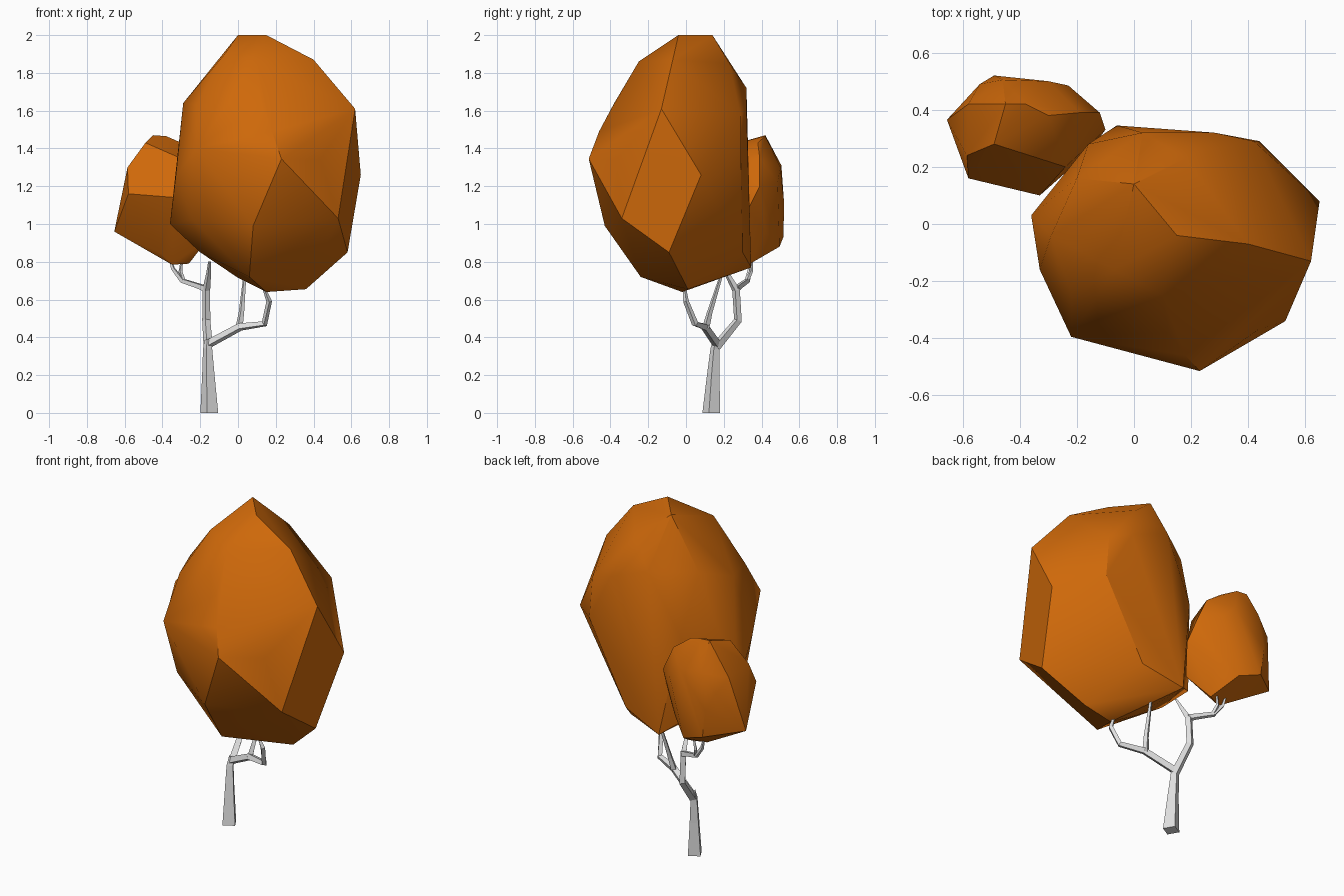
import bpy, bmesh, math
from mathutils import Vector


def material(name, rgb):
    m = bpy.data.materials.new(name)
    m.diffuse_color = (*rgb, 1)
    return m


bark = material("pale_bark", (0.75, 0.75, 0.75))
leaf = material("autumn_orange", (0.62, 0.14, 0.003))


def finish(name, bm, mat):
    bmesh.ops.recalc_face_normals(bm, faces=bm.faces[:])
    mesh = bpy.data.meshes.new(name)
    bm.to_mesh(mesh)
    bm.free()
    mesh.materials.append(mat)
    ob = bpy.data.objects.new(name, mesh)
    bpy.context.collection.objects.link(ob)
    return ob


def crown(name, points):
    """Faceted leaf mass: convex hull of a few corner points."""
    bm = bmesh.new()
    for p in points:
        bm.verts.new(p)
    bmesh.ops.convex_hull(bm, input=bm.verts[:])
    loose = [v for v in bm.verts if not v.link_faces]
    bmesh.ops.delete(bm, geom=loose, context='VERTS')
    ob = finish(name, bm, leaf)
    bpy.ops.object.select_all(action='DESELECT')
    ob.select_set(True)
    bpy.context.view_layer.objects.active = ob
    bpy.ops.object.shade_smooth_by_angle(angle=math.radians(30))


def limb(name, path, sides=4, turn=75):
    """Tapered four-sided tube; path items are (x, y, z, radius)."""
    pts = [Vector(p[:3]) for p in path]
    bm = bmesh.new()
    rings = []
    u = Vector((1, 0, 0))
    for i, p in enumerate(pts):
        d = (pts[min(i + 1, len(pts) - 1)] - pts[max(i - 1, 0)]).normalized()
        if i == 0 and p.z < 0.01:
            d = Vector((0, 0, 1))       # flat foot on the ground
        u = (u - d * u.dot(d)).normalized()
        w = d.cross(u)
        ring = []
        for k in range(sides):
            a = math.radians(turn) + math.tau * k / sides
            ring.append(bm.verts.new(p + (u * math.cos(a) + w * math.sin(a)) * path[i][3]))
        rings.append(ring)
    for r, s in zip(rings, rings[1:]):
        for k in range(sides):
            n = (k + 1) % sides
            bm.faces.new((r[k], r[n], s[n], s[k]))
    bm.faces.new(rings[0])
    bm.faces.new(rings[-1])
    finish(name, bm, bark)


# Large crown
crown("large_crown", [
    (0.0, 0.14, 2.0), (0.15, -0.04, 2.0), (0.40, -0.07, 1.87), (0.10, -0.25, 1.86),
    (-0.07, -0.16, 1.90), (-0.22, -0.24, 1.63), (-0.29, -0.04, 1.64), (-0.20, 0.16, 1.71),
    (0.03, 0.32, 1.72), (0.18, 0.23, 1.85), (0.28, 0.32, 1.62), (0.42, 0.29, 1.57),
    (0.62, -0.13, 1.61), (0.54, -0.20, 1.56), (0.12, -0.38, 1.64), (0.18, -0.46, 1.49),
    (0.23, -0.515, 1.345), (0.435, -0.37, 1.34), (0.53, -0.34, 1.03), (0.65, 0.08, 1.26),
    (0.44, 0.29, 1.32), (0.58, -0.09, 0.85), (0.36, 0.01, 0.655), (0.19, 0.30, 0.85),
    (0.15, -0.02, 0.64), (0.06, -0.24, 0.72), (0.08, -0.43, 0.99), (-0.22, -0.395, 1.40),
    (-0.243, -0.233, 1.024), (-0.33, -0.16, 1.25), (-0.36, 0.03, 1.0), (-0.20, 0.0, 0.85),
    (0.0, 0.03, 0.715), (-0.06, 0.345, 0.77), (-0.16, 0.28, 1.36)])

# Small crown behind on the left
crown("small_crown", [
    (-0.45, 0.42, 1.47), (-0.38, 0.42, 1.465), (-0.30, 0.38, 1.43), (-0.49, 0.28, 1.43),
    (-0.585, 0.24, 1.30), (-0.58, 0.42, 1.28), (-0.54, 0.49, 1.2), (-0.46, 0.505, 1.31),
    (-0.30, 0.50, 1.30), (-0.23, 0.485, 1.22), (-0.19, 0.39, 1.35), (-0.24, 0.20, 1.32),
    (-0.12, 0.39, 1.20), (-0.10, 0.33, 1.08), (-0.33, 0.10, 1.14), (-0.58, 0.16, 1.16),
    (-0.655, 0.365, 0.96), (-0.49, 0.52, 1.1), (-0.47, 0.515, 0.93), (-0.33, 0.495, 0.88),
    (-0.22, 0.42, 0.96), (-0.42, 0.28, 0.85), (-0.35, 0.30, 0.785), (-0.26, 0.34, 0.79),
    (-0.16, 0.25, 0.92)])

# Trunk and branches
limb("trunk", [(-0.152, 0.134, 0, 0.049), (-0.157, 0.144, 0.2, 0.034),
               (-0.161, 0.154, 0.34, 0.025), (-0.157, 0.165, 0.385, 0.022)])
limb("rear_branch", [(-0.158, 0.160, 0.35, 0.025), (-0.168, 0.275, 0.49, 0.022),
                     (-0.168, 0.265, 0.65, 0.021), (-0.155, 0.215, 0.74, 0.013),
                     (-0.15, 0.18, 0.80, 0.008)])
limb("rear_side_branch", [(-0.165, 0.265, 0.655, 0.020), (-0.21, 0.285, 0.672, 0.017),
                          (-0.295, 0.325, 0.70, 0.015), (-0.345, 0.34, 0.765, 0.011),
                          (-0.36, 0.345, 0.82, 0.006)])
limb("rear_twig", [(-0.29, 0.322, 0.70, 0.013), (-0.305, 0.345, 0.75, 0.010),
                   (-0.295, 0.35, 0.82, 0.006)])
limb("front_branch", [(-0.157, 0.163, 0.365, 0.024), (0.01, 0.10, 0.455, 0.022),
                      (0.14, 0.048, 0.472, 0.018), (0.165, 0.0, 0.59, 0.015),
                      (0.13, -0.01, 0.68, 0.007)])
limb("front_twig", [(0.005, 0.105, 0.45, 0.020), (0.018, 0.125, 0.53, 0.015),
                    (0.04, 0.20, 0.77, 0.007)])
